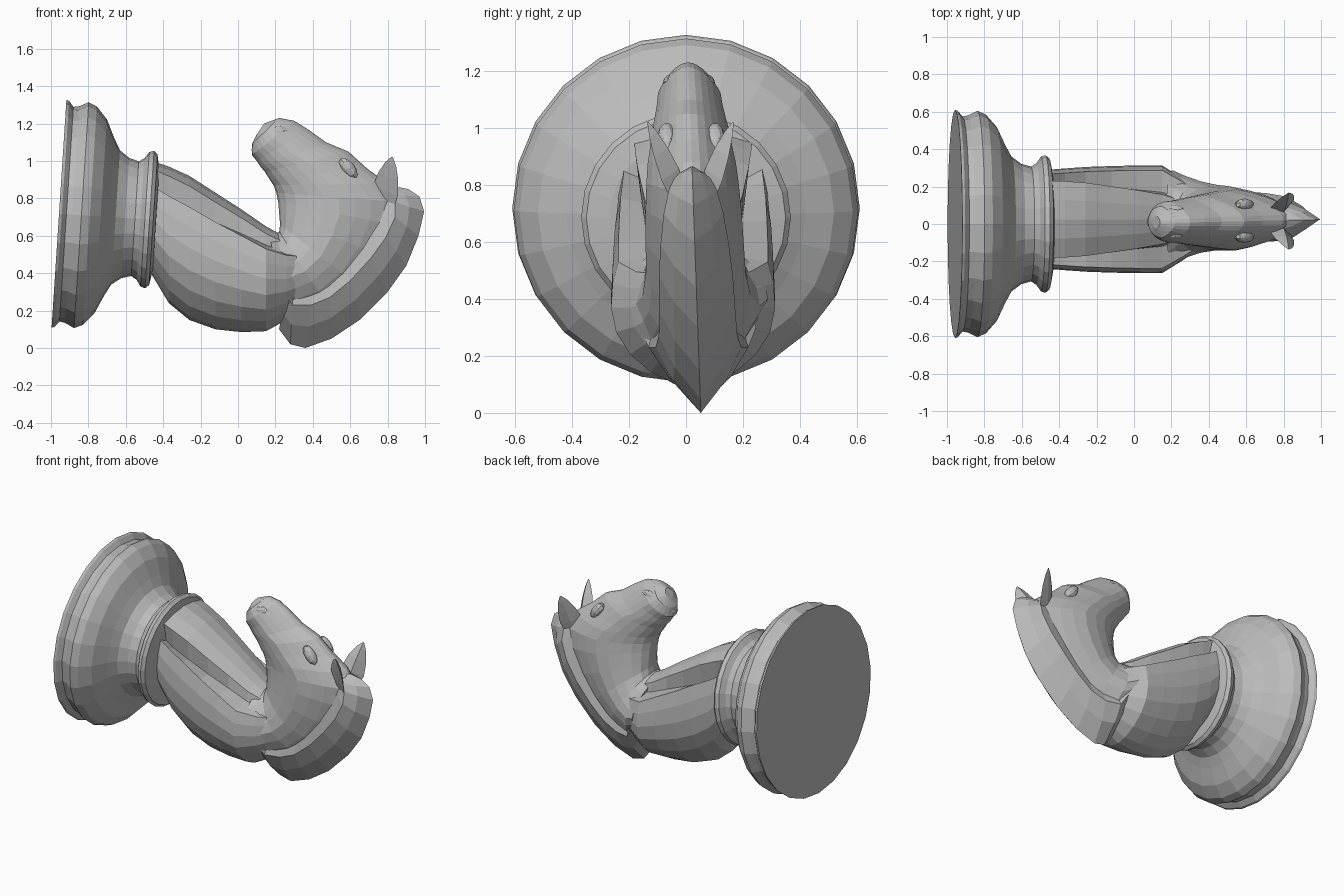
import bpy, bmesh, math
from mathutils import Vector, Matrix

default_cube = bpy.data.objects.get("Cube")
if default_cube:
    bpy.data.objects.remove(default_cube, do_unlink=True)

stone_grey = bpy.data.materials.new("stone_grey")
stone_grey.use_nodes = True
colour = (.5, .5, .5, 1)
stone_grey.diffuse_color = colour
stone_grey.node_tree.nodes["Principled BSDF"].inputs["Base Color"].default_value = colour


def finish(name, bm):
    """Turn a bmesh into a flat shaded object."""
    bmesh.ops.recalc_face_normals(bm, faces=bm.faces[:])
    mesh = bpy.data.meshes.new(name)
    bm.to_mesh(mesh)
    bm.free()
    mesh.materials.append(stone_grey)
    obj = bpy.data.objects.new(name, mesh)
    bpy.context.collection.objects.link(obj)
    return obj


def loft(name, rings):
    """Skin a list of equally sized point rings and cap both ends."""
    bm = bmesh.new()
    rows = [[bm.verts.new(point) for point in ring] for ring in rings]
    count = len(rows[0])
    for row, following in zip(rows, rows[1:]):
        for i in range(count):
            j = (i + 1) % count
            bm.faces.new((row[i], row[j], following[j], following[i]))
    bm.faces.new(rows[0])
    bm.faces.new(rows[-1])
    return finish(name, bm)


def middle(z):
    """The head leans a little, so its centre plane shifts with height."""
    return .052 - .036 * z


def angles(count):
    return [math.tau * i / count for i in range(count)]


# Turned base: distance along the axis and radius
base_profile = [(0, .61), (.015, .605), (.04, .575), (.07, .58), (.12, .605), (.165, .585),
                (.223, .52), (.27, .42), (.303, .36), (.355, .322), (.407, .307),
                (.436, .325), (.46, .36), (.485, .368), (.505, .35), (.52, .27)]
axis = Vector((.998, 0, -.065))
across = Vector((.065, 0, .998))
side = Vector((0, 1, 0))
foot = Vector((-.957, 0, .718))
loft("base", [[foot + axis * t + (across * math.cos(a) + side * math.sin(a)) * r
               for a in angles(24)] for t, r in base_profile])

# Chest: x, lowest z, highest z, half width, share of it taken by the front panel
chest_stations = [(-.46, .39, 1, .265, .78), (-.37, .24, .97, .272, .75), (-.26, .15, .92, .28, .7),
                  (-.12, .1, .83, .285, .62), (.02, .085, .74, .288, .54),
                  (.15, .09, .65, .288, .46), (.26, .15, .59, .22, .45), (.4, .25, .55, .12, .45)]


def chest_ring(x, low, high, half, panel):
    # Rounded belly, shoulder edge, groove, then the raised front panel
    belly = [(math.sin(a) ** 1.25, -math.cos(a)) for a in angles(20)[1:5]]
    groove = (panel * .6 + .225, .875 - panel * .5)
    flank = belly + [(1, 0), (.98, .3), (.91, .57), groove, (panel, .86), (panel * .5, .96)]
    outline = [(0, -1)] + flank + [(0, 1)] + [(-y, z) for y, z in reversed(flank)]
    return [(x, .025 + half * y, (low + high) / 2 + (high - low) / 2 * z) for y, z in outline]


loft("chest", [chest_ring(*station) for station in chest_stations])

# Neck and head: throat or jaw point, crest or brow point, half width
head_stations = [(.17, .6, .24, .2, .25), (.2, .61, .34, .14, .22), (.22, .62, .5, .2, .19),
                 (.225, .66, .66, .32, .175), (.22, .72, .79, .48, .172),
                 (.215, .78, .87, .65, .168), (.205, .83, .88, .78, .162),
                 (.19, .87, .8, .88, .155), (.17, .9, .69, .96, .145),
                 (.145, .94, .59, 1.05, .135), (.12, .97, .47, 1.1, .125),
                 (.1, 1, .38, 1.165, .115), (.075, 1.03, .3, 1.215, .11),
                 (.075, 1.09, .22, 1.23, .085), (.1, 1.14, .14, 1.2, .035)]


def head_ring(jaw_x, jaw_z, brow_x, brow_z, half):
    ring = []
    for a in angles(24):
        mix = (1 - math.cos(a)) / 2
        # The face narrows to a ridge along its brow side
        pinch = 1 - .3 * max(0, 2 * mix - 1)
        x = jaw_x + (brow_x - jaw_x) * mix
        z = jaw_z + (brow_z - jaw_z) * mix
        ring.append((x, middle(z) + half * pinch * math.sin(a), z))
    return ring


loft("neck_and_head", [head_ring(*station) for station in head_stations])

# Mane: sharp ridge point, crease point on the neck, half width
mane_stations = [(.22, .1, .25, .3, .205), (.28, .02, .29, .23, .175), (.36, 0, .39, .23, .15),
                 (.5, .05, .49, .27, .138), (.65, .15, .6, .36, .134),
                 (.8, .3, .71, .48, .13), (.9, .44, .79, .59, .12),
                 (.965, .6, .84, .7, .105), (.995, .73, .84, .78, .085),
                 (.97, .81, .82, .82, .065), (.91, .85, .79, .84, .05), (.83, .865, .76, .85, .03)]


def mane_ring(ridge_x, ridge_z, crease_x, crease_z, half):
    ridge = Vector((ridge_x, middle(ridge_z), ridge_z))
    crease = Vector((crease_x, middle(crease_z), crease_z))
    flank = ridge.lerp(crease, .5)
    root = ridge.lerp(crease, 1.45)
    return [ridge, flank + side * half * .62, crease + side * half, root + side * half * .85,
            root - side * half * .85, crease - side * half, flank - side * half * .62]


loft("mane", [mane_ring(*station) for station in mane_stations])


# Ears: broad thin leaves leaning outwards
def ear(name, sign):
    root = Vector((.775, middle(.8) + sign * .055, .77))
    tip = Vector((.825, middle(1) + sign * .15, 1.02))
    rings = []
    for t, wide in ((0, .065), (.3, .075), (.6, .06), (.85, .033), (1, .005)):
        centre = root.lerp(tip, t)
        along = Vector((.85, sign * .3, -.4)).normalized() * wide
        out = Vector((-.3, sign * .9, -.3)).normalized() * wide * .55
        rings.append([centre + along, centre - out, centre - along, centre + out * .3])
    loft(name, rings)


# Small rounded details on the face
def blob(name, centre, size, tilt=0):
    bm = bmesh.new()
    place = Matrix.Translation(centre) @ Matrix.Rotation(tilt, 4, 'Y') @ Matrix.Diagonal((*size, 1))
    bmesh.ops.create_uvsphere(bm, u_segments=10, v_segments=6, radius=1, matrix=place)
    finish(name, bm)


for label, sign in (("left", 1), ("right", -1)):
    ear(label + "_ear", sign)
    blob(label + "_brow", (.59, middle(.96) + sign * .085, .96), (.07, .034, .035), .9)
    blob(label + "_nostril", (.21, middle(1.16) + sign * .067, 1.155), (.06, .025, .03), -.2)
blob("chin", (.115, middle(1.06), 1.06), (.045, .055, .05))
